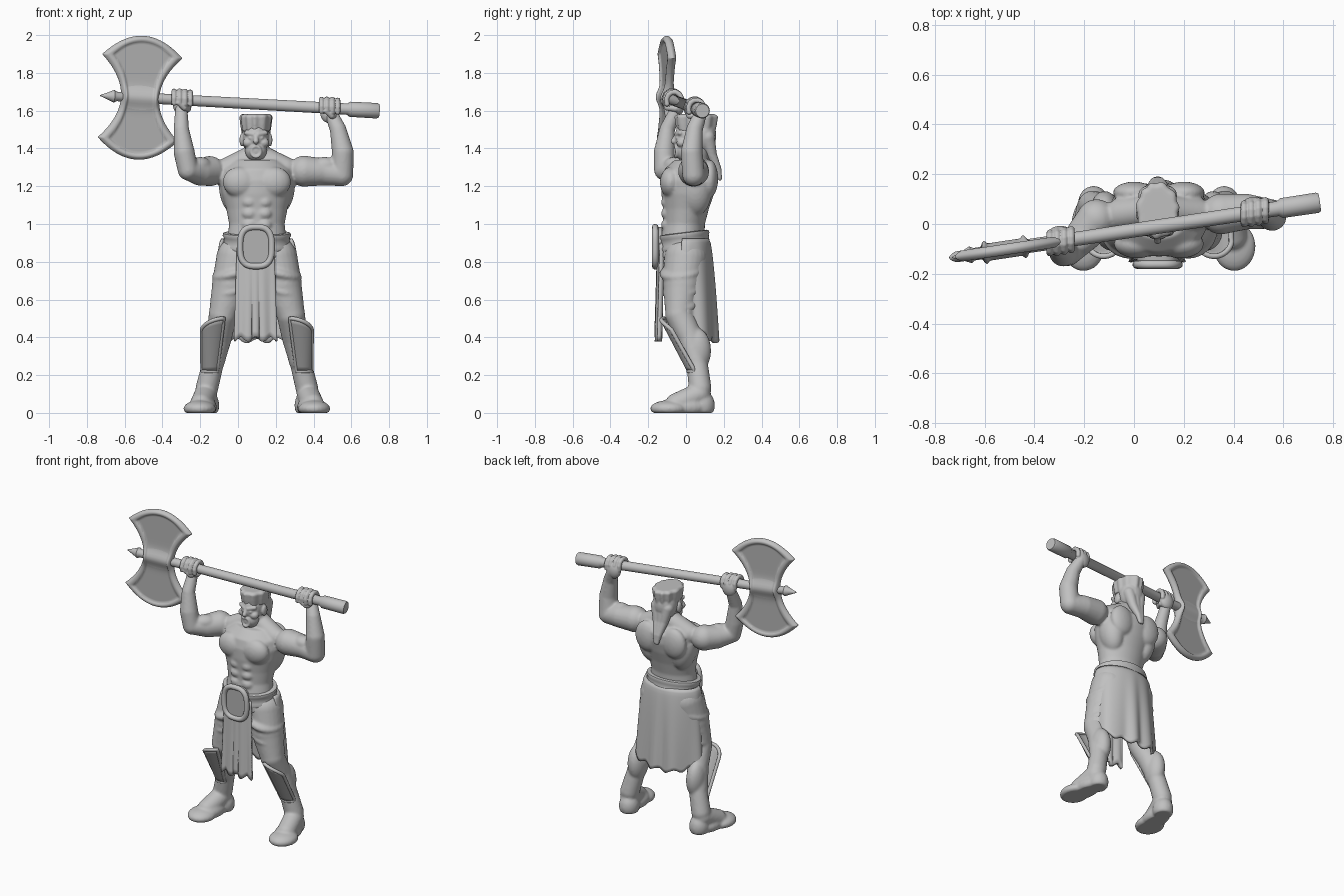
import bpy, bmesh
from math import sin, cos, pi, radians, exp, sqrt
from mathutils import Vector, Matrix, Euler

if "Cube" in bpy.data.objects:
    bpy.data.objects.remove(bpy.data.objects["Cube"])

CX = 0.1                      # the body stands a little off centre
SIDES = (-1, 1)


def material(name, value):
    m = bpy.data.materials.new(name)
    m.use_nodes = True
    m.diffuse_color = (value, value, value, 1)
    m.node_tree.nodes["Principled BSDF"].inputs["Base Color"].default_value = m.diffuse_color
    return m


GREY = material("stone grey", 0.53)
DARK = material("recess grey", 0.45)


def add_mesh(name, bm, mats=(GREY,), angle=40):
    bmesh.ops.recalc_face_normals(bm, faces=bm.faces)
    me = bpy.data.meshes.new(name)
    bm.to_mesh(me)
    bm.free()
    for m in mats:
        me.materials.append(m)
    me.polygons.foreach_set("use_smooth", [True] * len(me.polygons))
    me.set_sharp_from_angle(angle=radians(angle))
    ob = bpy.data.objects.new(name, me)
    bpy.context.scene.collection.objects.link(ob)
    return ob


def sculpt(name, bm, voxel=0.008, steps=5):
    """Fuse overlapping volumes into one smooth skin."""
    ob = add_mesh(name, bm)
    r = ob.modifiers.new("fuse", 'REMESH')
    r.mode, r.voxel_size, r.use_smooth_shade = 'VOXEL', voxel, True
    s = ob.modifiers.new("soften", 'SMOOTH')
    s.factor, s.iterations = 0.5, steps


def ball(bm, loc, size, rot=(0, 0, 0)):
    m = Matrix.Translation(loc) @ Euler(rot).to_matrix().to_4x4() @ Matrix.Diagonal((*size, 1))
    bmesh.ops.create_uvsphere(bm, u_segments=24, v_segments=16, radius=1, matrix=m)


def limb(bm, pts):
    """Chain of tapered segments through (x, y, z, radius)."""
    for p in pts:
        ball(bm, p[:3], (p[3],) * 3)
    for a, b in zip(pts, pts[1:]):
        p, q = Vector(a[:3]), Vector(b[:3])
        m = Matrix.Translation((p + q) / 2) @ (q - p).to_track_quat('Z', 'Y').to_matrix().to_4x4()
        bmesh.ops.create_cone(bm, cap_ends=True, segments=24, radius1=a[3], radius2=b[3],
                              depth=(q - p).length, matrix=m)


def lathe(bm, profile, matrix, ripple=0, n=48):
    rings = []
    for z, r in profile:
        rings.append([bm.verts.new(matrix @ Vector((
            r * cos(a) * (1 + ripple * sin(11 * a + sin(3 * a))),
            r * sin(a) * (1 + ripple * sin(11 * a + sin(3 * a))), z)))
            for a in (2 * pi * i / n for i in range(n))])
    for lo, hi in zip(rings, rings[1:]):
        for i in range(n):
            bm.faces.new((lo[i], lo[i - 1], hi[i - 1], hi[i]))
    bm.faces.new(rings[0])
    bm.faces.new(rings[-1])


def grid(bm, fn, cols, rows):
    """Quads from fn(u, v), both running 0 to 1."""
    g = [[bm.verts.new(fn(i / cols, j / rows)) for i in range(cols + 1)] for j in range(rows + 1)]
    return [bm.faces.new((g[j][i], g[j][i + 1], g[j + 1][i + 1], g[j + 1][i]))
            for j in range(rows) for i in range(cols)]


def sheet(name, fn, cols, rows, thick, mat=GREY):
    bm = bmesh.new()
    grid(bm, fn, cols, rows)
    mod = add_mesh(name, bm, (mat,), 60).modifiers.new("thickness", 'SOLIDIFY')
    mod.thickness, mod.offset = thick, 0


def rim(name, pts, radius):
    cu = bpy.data.curves.new(name, 'CURVE')
    cu.dimensions, cu.bevel_depth, cu.bevel_resolution = '3D', radius, 3
    sp = cu.splines.new('POLY')
    sp.points.add(len(pts) - 1)
    for p, co in zip(sp.points, pts):
        p.co = (*co, 1)
    sp.use_cyclic_u = sp.use_smooth = True
    cu.materials.append(GREY)
    bpy.context.scene.collection.objects.link(bpy.data.objects.new(name, cu))


# Torso and arms
bm = bmesh.new()
lean = Matrix(((1, 0, 0, CX), (0, 0.75, 0.12, -0.13), (0, 0, 1, 0), (0, 0, 0, 1)))
lathe(bm, [(0.82, 0.15), (0.93, 0.155), (1.0, 0.147), (1.08, 0.162), (1.16, 0.186),
           (1.23, 0.197), (1.29, 0.185), (1.34, 0.12)], lean)
limb(bm, [(CX, 0.07, 1.28, 0.08), (CX, 0.04, 1.42, 0.062)])
for s in SIDES:
    def at(x, y, z):
        return (CX + s * x, y, z)
    ball(bm, at(0.125, 0.05, 1.17), (0.073, 0.085, 0.13), (0, s * 0.2, 0))    # lats
    ball(bm, at(0.087, -0.08, 1.22), (0.094, 0.058, 0.082), (0, s * -0.15, 0))  # pectorals
    ball(bm, at(0.1, 0.125, 1.24), (0.085, 0.045, 0.1))                       # shoulder blades
    limb(bm, [(*at(0, 0.06, 1.37), 0.06), (*at(0.15, 0.04, 1.29), 0.065)])    # trapezius
    for z in (1.115, 1.055, 0.995):
        ball(bm, at(0.04, -0.1, z), (0.04, 0.032, 0.032))                     # abdominals
limb(bm, [(-0.15, 0.02, 1.28, 0.08), (-0.2, -0.04, 1.275, 0.072), (-0.265, -0.115, 1.285, 0.054),
          (-0.285, -0.115, 1.38, 0.056), (-0.3, -0.1, 1.5, 0.041), (-0.3, -0.05, 1.61, 0.033)])
limb(bm, [(0.35, 0.04, 1.28, 0.082), (0.45, 0.05, 1.275, 0.072), (0.55, 0.04, 1.26, 0.06),
          (0.555, 0.03, 1.38, 0.058), (0.53, 0.045, 1.5, 0.044), (0.495, 0.075, 1.58, 0.035)])
ball(bm, (-0.2, -0.06, 1.31), (0.07, 0.05, 0.045), (0, 0, 0.8))
ball(bm, (0.46, 0.035, 1.31), (0.07, 0.05, 0.045))
sculpt("torso_and_arms", bm)

# Head
hx = CX - 0.005
bm = bmesh.new()
ball(bm, (hx, 0.04, 1.46), (0.072, 0.1, 0.1))
ball(bm, (hx, 0, 1.39), (0.058, 0.058, 0.06))
limb(bm, [(hx, -0.05, 1.468, 0.012), (hx, -0.066, 1.438, 0.015)])
limb(bm, [(hx + 0.025 * cos(a), -0.056 + 0.006 * cos(a) ** 2, 1.383 + 0.029 * sin(a), 0.008)
          for a in (2 * pi * i / 12 for i in range(13))])
for s in SIDES:
    limb(bm, [(hx + s * 0.012, -0.05, 1.474, 0.012), (hx + s * 0.05, -0.03, 1.482, 0.013)])
    ball(bm, (hx + s * 0.04, -0.022, 1.43), (0.03, 0.028, 0.026))
    ball(bm, (hx + s * 0.028, -0.045, 1.455), (0.013, 0.01, 0.008))
    ball(bm, (hx + s * 0.075, 0.04, 1.445), (0.012, 0.025, 0.034))
sculpt("head", bm, 0.005, 2)

# Flat topped hair with a tail down the back
bm = bmesh.new()
lathe(bm, [(1.49, 0.88), (1.53, 0.95), (1.57, 1.0), (1.582, 0.85)],
      Matrix.Translation((hx, 0.055, 0)) @ Matrix.Diagonal((0.086, 0.113, 1, 1)), 0.04, 96)
ball(bm, (hx, 0.085, 1.47), (0.078, 0.075, 0.1))
for x in (-0.025, 0, 0.025):
    limb(bm, [(hx + x * 1.6, 0.115, 1.46, 0.038), (hx + x, 0.135, 1.37, 0.028),
              (hx + x * 0.5, 0.17, 1.29, 0.018), (hx + x * 0.3, 0.18, 1.24, 0.011)])
sculpt("hair", bm, 0.006, 2)

# Legs with loose trousers and boots
for s, side in zip(SIDES, ("right", "left")):
    bm = bmesh.new()

    def at(x, y, z, *r):
        return (CX + s * x, y, z, *r)
    limb(bm, [at(0.1, 0, 0.82, 0.115), at(0.135, -0.02, 0.68, 0.103), at(0.18, -0.035, 0.52, 0.075),
              at(0.2, 0.02, 0.4, 0.068), at(0.235, 0.06, 0.25, 0.057), at(0.265, 0.075, 0.13, 0.06)])
    ball(bm, at(0.218, 0.055, 0.33), (0.058, 0.078, 0.12))
    for x, z, r in ((0.122, 0.75, 0.12), (0.14, 0.65, 0.104), (0.16, 0.57, 0.09)):
        ball(bm, at(x, -0.022, z), (r, r, 0.045), (0.15, s * 0.3, 0))
    limb(bm, [at(0.27, 0.07, 0.1, 0.06), at(0.295, -0.05, 0.045, 0.06)])
    ball(bm, at(0.262, 0.085, 0.04), (0.063, 0.068, 0.08))
    ball(bm, at(0.282, -0.01, 0.03), (0.07, 0.12, 0.055))
    ball(bm, at(0.303, -0.09, 0.022), (0.086, 0.1, 0.045))
    for v in bm.verts:
        v.co.z = max(v.co.z, 0)
    sculpt(side + "_leg", bm)

    # Shin guard with a raised rim
    def guard(u, v):
        a = radians(-40 + 115 * u)
        r = 0.072 - 0.024 * v
        flare = 0.06 * (1 - v) * u * u
        return (CX + s * (0.222 + 0.02 * v + r * sin(a)), -0.058 + 0.118 * v - r * cos(a),
                0.5 - 0.28 * v - flare)
    sheet(side + "_shin_guard", guard, 12, 10, 0.012, DARK)
    k = [i / 10 for i in range(10)]
    rim(side + "_shin_guard_rim", [guard(t, 0) for t in k] + [guard(1, t) for t in k]
        + [guard(1 - t, 1) for t in k] + [guard(0, 1 - t) for t in k], 0.011)


# Cloth behind and in front
def back_cloth(u, v):
    w = 2 * u - 1
    a = w * radians(100)
    fold = 0.011 * v * sin(9 * a + sin(4 * a))
    bottom = 0.38 + 0.08 * w * w + 0.012 * cos(13 * a)
    return (CX + (0.18 + 0.05 * sqrt(v) + fold) * sin(a), (0.112 + 0.046 * sqrt(v) + fold) * cos(a),
            0.92 + (bottom - 0.92) * v)


def front_cloth(u, v):
    w = 2 * u - 1
    fold = 0.005 * v * cos(14 * w + sin(5 * w))
    return (CX - 0.007 + w * (0.095 + 0.016 * v), -0.14 - 0.01 * v + 0.015 * w * w - fold,
            0.9 + (-0.51 + 0.012 * cos(9 * w)) * v)


sheet("back_cloth", back_cloth, 64, 24, 0.018)
sheet("front_cloth", front_cloth, 40, 16, 0.026)

# Belt
bm = bmesh.new()
lathe(bm, [(-0.045, 0.93), (-0.042, 1), (-0.028, 1.02), (-0.018, 0.98), (0.018, 0.98),
           (0.028, 1.02), (0.042, 1), (0.045, 0.93)],
      Matrix.Translation((CX, -0.01, 0.91)) @ Euler((0.12, 0, 0)).to_matrix().to_4x4()
      @ Matrix.Diagonal((0.178, 0.136, 1, 1)))
add_mesh("belt", bm, angle=60)


# Buckle
def signed_power(c):
    return (1 if c > 0 else -1) * abs(c) ** 0.7


oval = [(CX - 0.005 + 0.084 * signed_power(cos(a)), -0.163, 0.88 + 0.104 * signed_power(sin(a)))
        for a in (2 * pi * (i + 0.5) / 48 for i in range(48))]
bm = bmesh.new()
plate = bm.faces.new([bm.verts.new(p) for p in oval])
out = bmesh.ops.extrude_face_region(bm, geom=[plate])["geom"]
bmesh.ops.translate(bm, vec=(0, 0.035, 0), verts=[g for g in out if isinstance(g, bmesh.types.BMVert)])
add_mesh("buckle_plate", bm, (DARK,))
rim("buckle_rim", oval, 0.017)

# Axe shaft with spike and grip
axis = Vector((1, 0.15, -0.055)).normalized()
mid = Vector((0, -0.025, 1.64))
bm = bmesh.new()
lathe(bm, [(-0.74, 0.002), (-0.7, 0.018), (-0.665, 0.034), (-0.65, 0.025), (-0.42, 0.028),
           (0.585, 0.03), (0.6, 0.04), (0.745, 0.041), (0.755, 0.036)],
      Matrix.Translation(mid) @ axis.to_track_quat('Z', 'Y').to_matrix().to_4x4(), n=32)
add_mesh("axe_shaft", bm)

# Double axe blade with rounded rim, sunken faces and a swollen socket
frame = Matrix.Translation(mid) @ axis.to_track_quat('X', 'Z').to_matrix().to_4x4()
bm = bmesh.new()
for face_side in SIDES:
    def blade(s, t):
        p, q = sin(pi * (s - 0.5)), sin(pi * (t - 0.5))
        width, height = 0.102 + 0.113 * q * q, 0.22 + 0.108 * (1 - p * p)
        e = min((1 - abs(p)) * width, (1 - abs(q)) * height)
        round_edge = 0.022 * sqrt(min(e / 0.014, 1))
        sink = 0.011 * min(max((e - 0.026) / 0.01, 0), 1)
        socket = 0.024 * exp(-(q * height / 0.045) ** 2) * min(e / 0.02, 1)
        return frame @ Vector((p * width - 0.525, face_side * (round_edge - sink + socket), q * height))
    for i, f in enumerate(grid(bm, blade, 48, 64)):
        # faces well inside the rim and off the socket are sunken
        p, q = sin(pi * ((i % 48 + 0.5) / 48 - 0.5)), sin(pi * ((i // 48 + 0.5) / 64 - 0.5))
        inside = min((1 - abs(p)) * (0.102 + 0.113 * q * q), (1 - abs(q)) * (0.328 - 0.108 * p * p))
        f.material_index = int(inside > 0.032 and abs(q) > 0.2)
bmesh.ops.remove_doubles(bm, verts=bm.verts, dist=0.0002)
add_mesh("axe_blade", bm, (GREY, DARK), 60)

# Hands wrapped round the shaft
for x, name in ((-0.295, "right_hand"), (0.485, "left_hand")):
    bm = bmesh.new()
    grip = mid + axis * (x * 1.013)
    ball(bm, grip + Vector((0, 0.03, -0.025)), (0.05, 0.032, 0.055))
    for i in range(4):
        c = grip + axis * (0.029 * (i - 1.5))
        r = 0.05 - 0.003 * abs(i - 1.5)
        limb(bm, [(c.x, c.y + 0.9 * r * cos(a), c.z + r * sin(a), 0.0138)
                  for a in (radians(-20 + 32 * j) for j in range(8))])
    limb(bm, [(grip.x + 0.03, grip.y + 0.015, grip.z - 0.045, 0.018),
              (grip.x + 0.01, grip.y - 0.03, grip.z - 0.04, 0.016),
              (grip.x - 0.02, grip.y - 0.045, grip.z - 0.015, 0.013)])
    sculpt(name, bm, 0.004, 1)
